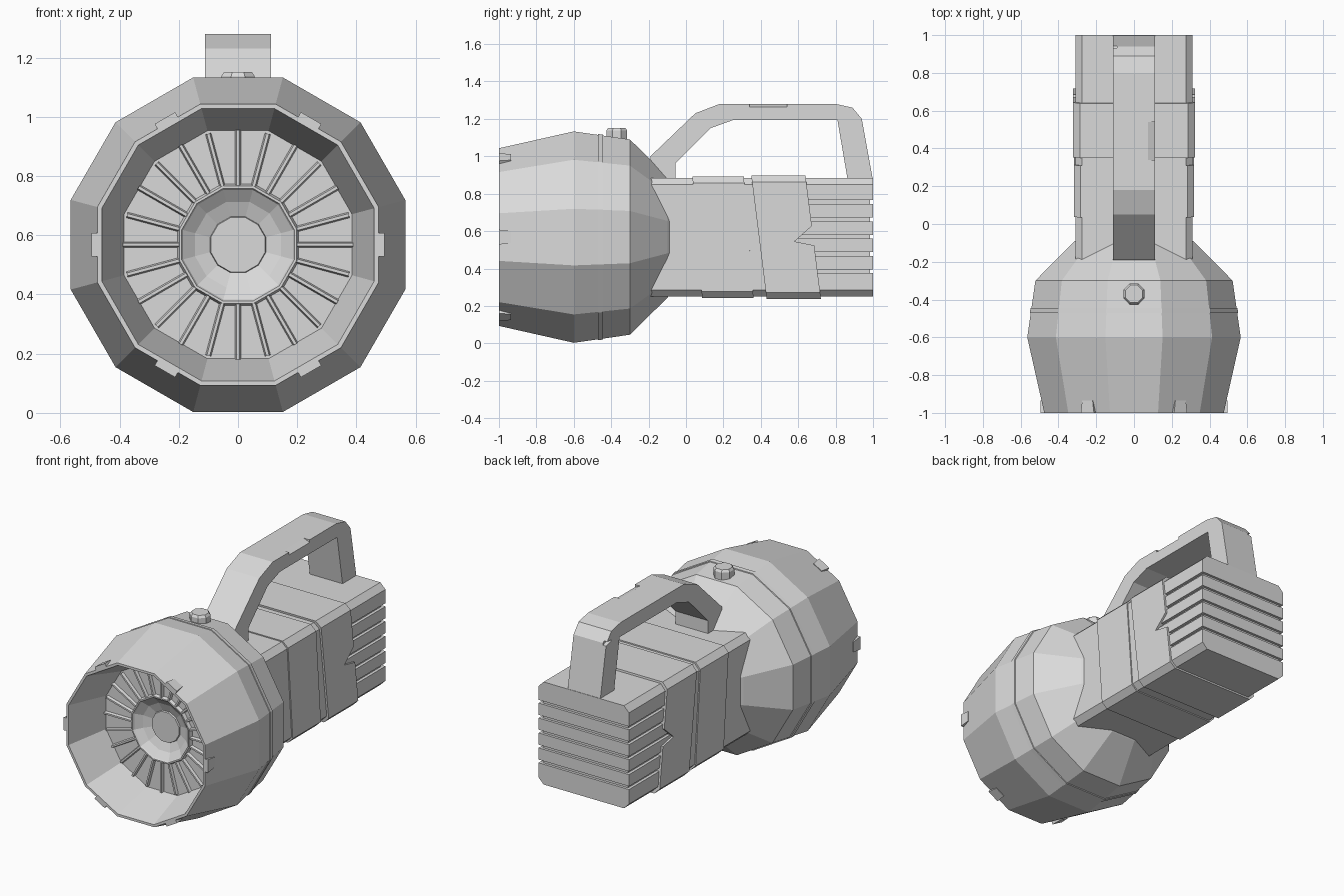
import bpy, bmesh, math
from mathutils import Matrix, Vector

if "Cube" in bpy.data.objects:
    bpy.data.objects.remove(bpy.data.objects["Cube"])

CZ = 0.568          # height of the lamp axis
SIDES = 12

grey = bpy.data.materials.new("light_grey")
grey.use_nodes = True
grey.diffuse_color = (0.7, 0.7, 0.7, 1)
grey.node_tree.nodes["Principled BSDF"].inputs["Base Color"].default_value = (0.7, 0.7, 0.7, 1)


def finish(name, bm):
    bmesh.ops.recalc_face_normals(bm, faces=bm.faces)
    mesh = bpy.data.meshes.new(name)
    bm.to_mesh(mesh)
    bm.free()
    mesh.materials.append(grey)
    obj = bpy.data.objects.new(name, mesh)
    bpy.context.collection.objects.link(obj)
    return obj


def add_prism(bm, poly, axis, a, b, shear=0.0, matrix=None):
    """Extrude a polygon along x (points are y, z) or along y (points are x, z)."""
    def ring(w):
        out = []
        for u, v in poly:
            co = Vector((w, u, v)) if axis == "x" else Vector((u, w - shear * (v - CZ), v))
            out.append(bm.verts.new(matrix @ co if matrix else co))
        return out
    r0, r1 = ring(a), ring(b)
    bm.faces.new(r0)
    bm.faces.new(r1)
    for i in range(len(poly)):
        j = (i + 1) % len(poly)
        bm.faces.new((r0[i], r0[j], r1[j], r1[i]))


def prism(name, poly, axis, a, b):
    bm = bmesh.new()
    add_prism(bm, poly, axis, a, b)
    return finish(name, bm)


def lathe(name, profile, closed=False):
    """Twelve-sided rings about the lamp axis from (y, apothem) points."""
    bm = bmesh.new()
    rings = []
    for y, apothem in profile:
        r = apothem / math.cos(math.pi / SIDES)
        angles = [(i + 0.5) * math.tau / SIDES for i in range(SIDES)]
        rings.append([bm.verts.new((r * math.cos(t), y, CZ + r * math.sin(t))) for t in angles])
    pairs = list(zip(rings, rings[1:]))
    if closed:
        pairs.append((rings[-1], rings[0]))
    else:
        bm.faces.new(rings[0])
        bm.faces.new(rings[-1])
    for p, q in pairs:
        for i in range(SIDES):
            j = (i + 1) % SIDES
            bm.faces.new((p[i], p[j], q[j], q[i]))
    return finish(name, bm)


def chamfered(grow=0.0, c=0.035):
    """Cross-section of the body with chamfered long edges."""
    w, lo, hi = 0.31 + grow, 0.25 - grow, 0.885 + grow
    return [(-w + c, lo), (w - c, lo), (w, lo + c), (w, hi - c),
            (w - c, hi), (-w + c, hi), (-w, hi - c), (-w, lo + c)]


def carve(obj, poly, axis, a, b):
    """Cut a prism out of a part and discard the cutter."""
    cutter = prism("cutter", poly, axis, a, b)
    cutter.hide_render = True
    mod = obj.modifiers.new("carve", "BOOLEAN")
    mod.operation, mod.solver, mod.object = "DIFFERENCE", "EXACT", cutter
    deps = bpy.context.evaluated_depsgraph_get()
    mesh = bpy.data.meshes.new_from_object(obj.evaluated_get(deps))
    obj.modifiers.clear()
    obj.data = mesh
    bpy.data.objects.remove(cutter)


def about_axis(angle):
    return Matrix.Translation((0, 0, CZ)) @ Matrix.Rotation(angle, 4, "Y")


# Lamp head: dished hub, reflector plate, flared wall, rim and outer shell
lathe("lamp_head", [(-0.70, 0.095), (-0.72, 0.145), (-0.75, 0.185), (-0.76, 0.19),
                    (-0.76, 0.198), (-0.74, 0.205), (-0.74, 0.385), (-1.0, 0.46),
                    (-1.0, 0.475), (-0.6, 0.565), (-0.3, 0.522), (-0.1, 0.325), (0.0, 0.2)])
lathe("hub_lens", [(-0.71, 0.092), (-0.69, 0.097)])
lathe("head_band", [(-0.475, 0.53), (-0.47, 0.551), (-0.445, 0.548), (-0.44, 0.53)], closed=True)

# Reflector ribs
bm = bmesh.new()
rib = [(-0.735, -0.011), (-0.757, -0.005), (-0.757, 0.005), (-0.735, 0.011)]
for k in range(24):
    add_prism(bm, rib, "x", 0.2, 0.388, matrix=about_axis(k * math.tau / 24))
finish("reflector_ribs", bm)

# Rim clips
bm = bmesh.new()
clip = [(-1.0, -0.04), (-0.935, -0.032), (-0.935, 0.032), (-1.0, 0.04)]
for k in range(6):
    add_prism(bm, clip, "x", 0.464, 0.494, matrix=about_axis(k * math.tau / 6))
finish("rim_clips", bm)

# Switch button
bm = bmesh.new()
for r0, r1, z0, z1 in ((0.06, 0.06, 1.06, 1.138), (0.06, 0.05, 1.138, 1.152)):
    bmesh.ops.create_cone(bm, cap_ends=True, segments=8, radius1=r0, radius2=r1, depth=z1 - z0,
                          matrix=Matrix.Translation((0, -0.37, (z0 + z1) / 2))
                          @ Matrix.Rotation(math.pi / 8, 4, "Z"))
finish("switch_button", bm)

# Body and its slanted sleeves
prism("body", chamfered(), "y", -0.19, 0.58)
for name, grow, start, end, lean in (("front_sleeve", 0.007, 0.06, 0.335, 0.08),
                                     ("rear_sleeve", 0.012, 0.39, 0.68, 0.125)):
    bm = bmesh.new()
    add_prism(bm, chamfered(grow), "y", start, end, shear=lean)
    sleeve = finish(name, bm)
# Broken notch at the back edge of the rear sleeve
carve(sleeve, [(0.58, 0.545), (0.75, 0.51), (0.75, 0.695)], "x", -0.5, 0.5)

# Cooling fins: a recessed core with six stacked slabs
prism("fin_core", chamfered(-0.018), "y", 0.5, 0.984)
gaps = [0.385 + 0.0925 * i for i in range(5)]
w, c, g = 0.31, 0.035, 0.01
bm = bmesh.new()
for lo, hi in zip(gaps, gaps[1:]):
    add_prism(bm, [(-w, lo + g), (w, lo + g), (w, hi - g), (-w, hi - g)], "y", 0.57, 1.0)
for inner, outer, s in ((gaps[-1] + g, 0.885, 1), (gaps[0] - g, 0.25, -1)):
    add_prism(bm, [(-w, inner), (w, inner), (w, outer - s * c), (w - c, outer),
                   (c - w, outer), (-w, outer - s * c)], "y", 0.57, 1.0)
finish("cooling_fins", bm)

# Carrying handle with small chipped edges
handle = prism("handle", [(-0.19, 0.87), (-0.19, 1.0), (0.05, 1.23), (0.18, 1.28), (0.8, 1.28),
                          (0.89, 1.26), (0.94, 1.2), (1.0, 0.87), (0.865, 0.87), (0.81, 1.193),
                          (0.25, 1.193), (0.13, 1.15), (-0.055, 0.965), (-0.055, 0.87)],
               "x", -0.112, 0.112)
carve(handle, [(0.04, 1.295), (0.13, 1.295), (0.13, 1.255)], "y", 0.34, 0.54)
carve(handle, [(0.88, 1.205), (0.97, 1.215), (0.97, 1.18)], "x", -0.15, -0.09)
